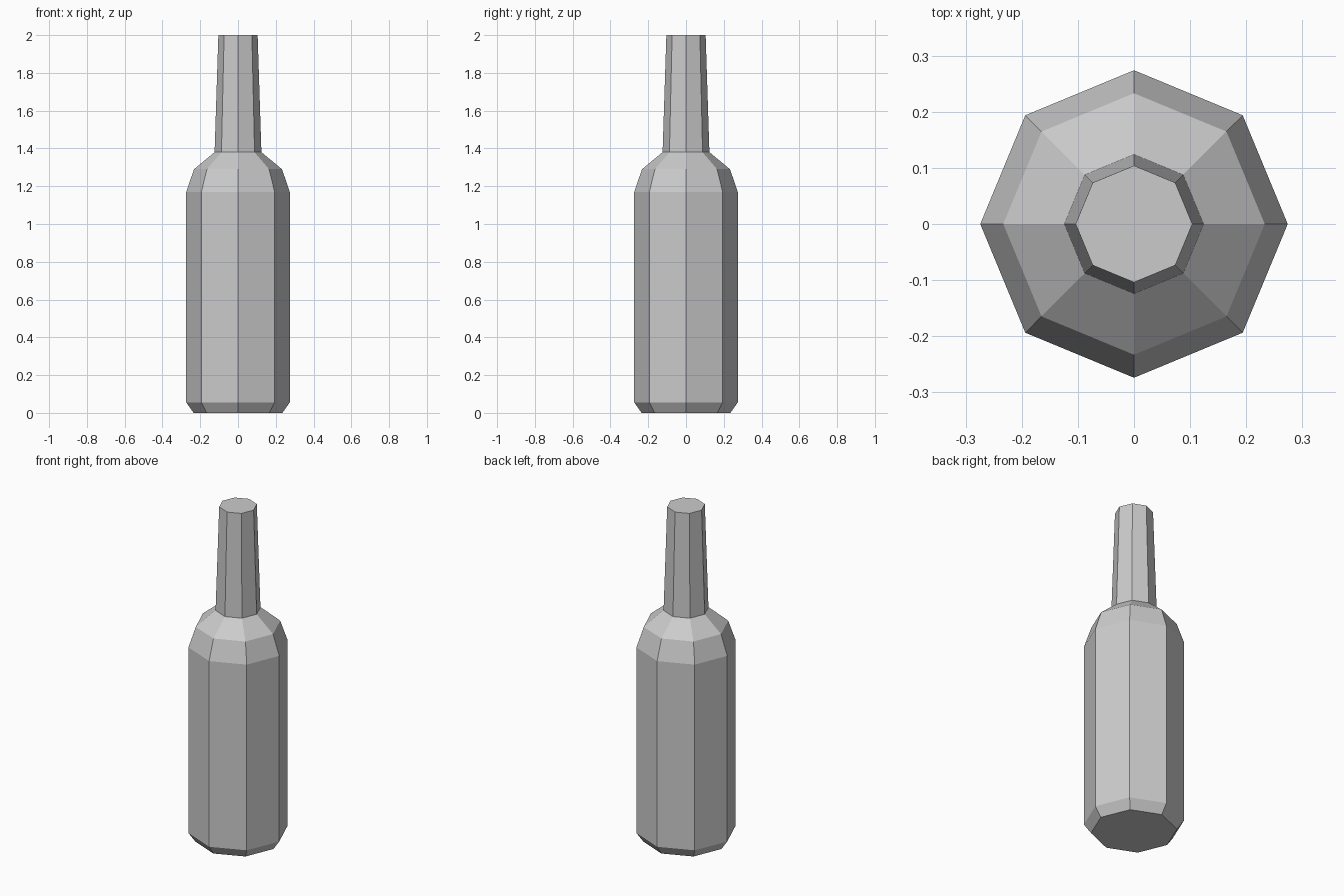
import bpy
import bmesh
from math import cos, sin, tau

cube = bpy.data.objects.get("Cube")
if cube:
    bpy.data.objects.remove(cube, do_unlink=True)

SIDES = 8
# Bottle silhouette from base to mouth: (radius, height)
PROFILE = [(0.235, 0), (0.274, 0.055), (0.274, 1.17),
           (0.233, 1.29), (0.124, 1.38), (0.104, 2.0)]


def make_material(name, color):
    mat = bpy.data.materials.new(name)
    mat.use_nodes = True
    mat.diffuse_color = color
    mat.node_tree.nodes["Principled BSDF"].inputs["Base Color"].default_value = color
    return mat


def lathe(name, profile, mat):
    """Revolve a profile into a faceted solid with flat end caps."""
    bm = bmesh.new()
    rings = [[bm.verts.new((r * cos(tau * i / SIDES), r * sin(tau * i / SIDES), z))
              for i in range(SIDES)] for r, z in profile]
    for low, high in zip(rings, rings[1:]):
        for i in range(SIDES):
            j = (i + 1) % SIDES
            bm.faces.new((low[i], low[j], high[j], high[i]))
    bm.faces.new(rings[0][::-1])
    bm.faces.new(rings[-1])
    mesh = bpy.data.meshes.new(name)
    bm.to_mesh(mesh)
    bm.free()
    mesh.materials.append(mat)
    obj = bpy.data.objects.new(name, mesh)
    bpy.context.collection.objects.link(obj)
    return obj


# Faceted bottle: chamfered base, straight body, sloped shoulder, tapered neck
grey = make_material("light_grey", (0.6, 0.6, 0.6, 1))
lathe("bottle", PROFILE, grey)
